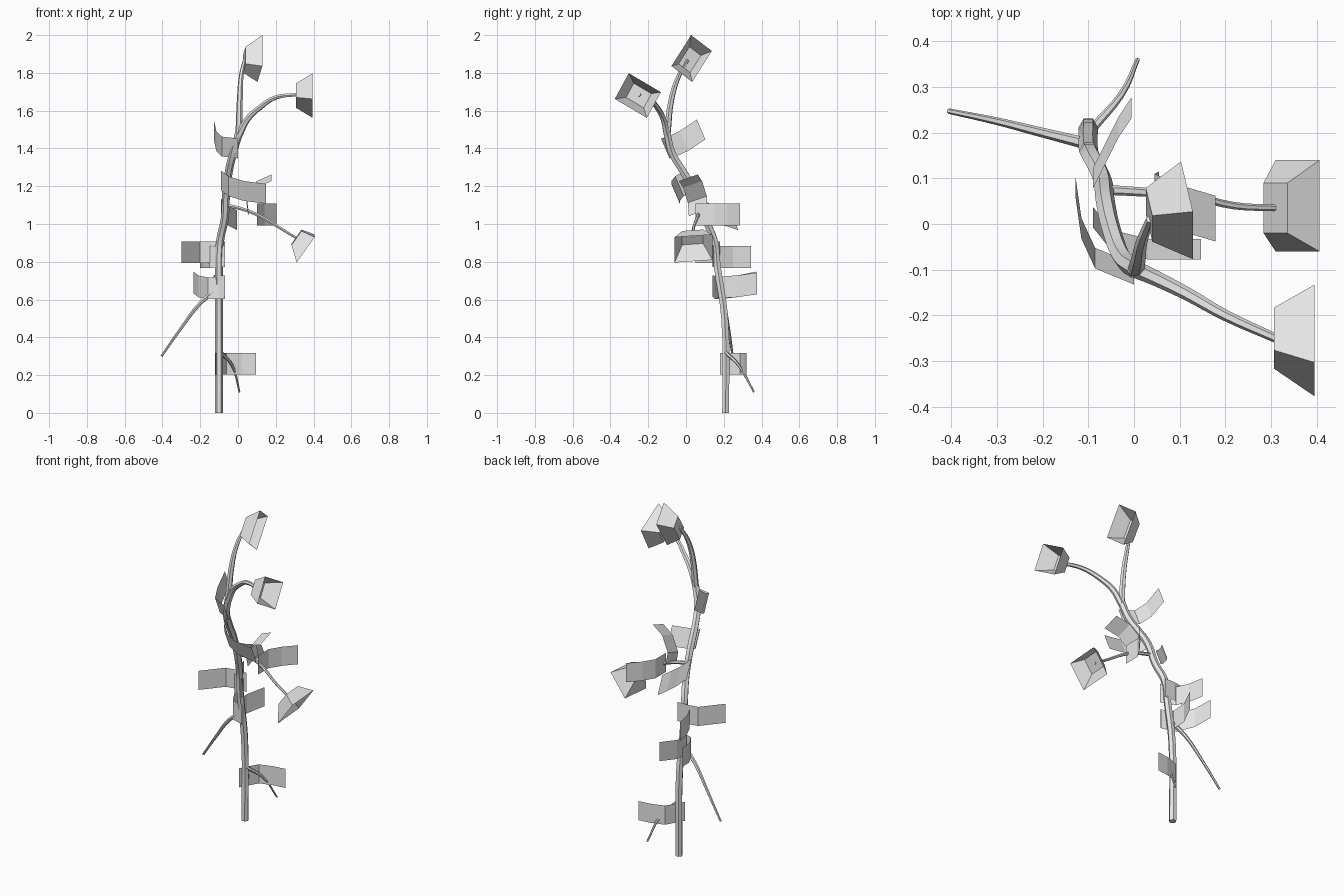
import bpy
import bmesh
from mathutils import Vector

default_cube = bpy.data.objects.get("Cube")
if default_cube:
    bpy.data.objects.remove(default_cube, do_unlink=True)

# One plain material for the whole plant
grey = bpy.data.materials.new("light grey")
grey.use_nodes = True
colour = (.8, .8, .8, 1)
grey.diffuse_color = colour
grey.node_tree.nodes["Principled BSDF"].inputs["Base Color"].default_value = colour


def add_object(name, mesh):
    """Link a mesh to the scene as a named object with the shared material."""
    plant_part = bpy.data.objects.new(name, mesh)
    mesh.materials.clear()
    mesh.materials.append(grey)
    bpy.context.scene.collection.objects.link(plant_part)
    return plant_part


def tube(name, start_radius, end_radius, *points):
    """Smooth tapered stalk that passes through the given points."""
    curve = bpy.data.curves.new(name + "_path", "CURVE")
    curve.dimensions = "3D"
    curve.bevel_depth = 1
    curve.bevel_resolution = 1
    curve.resolution_u = 4
    curve.use_fill_caps = True
    spline = curve.splines.new("BEZIER")
    spline.bezier_points.add(len(points) - 1)
    for index, (knot, place) in enumerate(zip(spline.bezier_points, points)):
        amount = index / (len(points) - 1)
        knot.co = place
        knot.handle_left_type = knot.handle_right_type = "AUTO"
        knot.radius = start_radius + (end_radius - start_radius) * amount
    helper = bpy.data.objects.new(name + "_helper", curve)
    bpy.context.scene.collection.objects.link(helper)
    bpy.context.view_layer.update()
    evaluated = helper.evaluated_get(bpy.context.evaluated_depsgraph_get())
    mesh = bpy.data.meshes.new_from_object(evaluated)
    bpy.data.objects.remove(helper, do_unlink=True)
    stalk = add_object(name, mesh)
    bpy.ops.object.select_all(action="DESELECT")
    stalk.select_set(True)
    bpy.context.view_layer.objects.active = stalk
    bpy.ops.object.shade_smooth_by_angle()


def leaf(name, across, *points):
    """Thin folded strip: a centre line widened along one direction."""
    bm = bmesh.new()
    half = Vector(across) / 2
    rows = [(bm.verts.new(Vector(p) - half), bm.verts.new(Vector(p) + half))
            for p in points]
    for (low, high), (next_low, next_high) in zip(rows, rows[1:]):
        bm.faces.new((low, next_low, next_high, high))
    mesh = bpy.data.meshes.new(name)
    bm.to_mesh(mesh)
    bm.free()
    add_object(name, mesh)


def flower(name, base, mouth, side_a, side_b):
    """Open four-sided cup that widens from its base to its mouth."""
    bm = bmesh.new()
    a, b = Vector(side_a), Vector(side_b)
    corners = (a - b, a + b, b - a, -a - b)
    bottom = [bm.verts.new(Vector(base) + corner * .55) for corner in corners]
    rim = [bm.verts.new(Vector(mouth) + corner) for corner in corners]
    bm.faces.new(bottom)
    for i in range(len(corners)):
        bm.faces.new((bottom[i - 1], bottom[i], rim[i], rim[i - 1]))
    bmesh.ops.recalc_face_normals(bm, faces=bm.faces[:])
    mesh = bpy.data.meshes.new(name)
    bm.to_mesh(mesh)
    bm.free()
    add_object(name, mesh)


# Main stem and the branches that carry flowers
tube("main_stem", .021, .021,
     (-.1, .21, 0), (-.1, .205, .5), (-.1, .165, .78), (-.095, .15, .91),
     (-.07, .1, 1.03), (-.062, .045, 1.18), (-.05, -.01, 1.27),
     (-.025, -.075, 1.38), (.005, -.1, 1.48))
tube("top_branch", .019, .009,
     (.005, -.1, 1.47), (.01, -.075, 1.67), (.018, -.035, 1.79), (.035, .01, 1.87))
tube("upper_branch", .019, .01,
     (.005, -.1, 1.47), (.05, -.12, 1.555), (.12, -.155, 1.62),
     (.2, -.2, 1.67), (.31, -.25, 1.685))
tube("middle_branch", .011, .007,
     (-.065, .075, 1.1), (.02, .07, 1.08), (.12, .062, 1.04),
     (.22, .04, .98), (.31, .035, .925))

# Bare twigs
tube("long_twig", .013, .006,
     (-.1, .175, .66), (-.2, .2, .58), (-.3, .225, .45), (-.405, .247, .3))
tube("short_twig", .01, .005,
     (-.09, .21, .32), (-.03, .28, .25), (.008, .36, .11))

# Leaves, each one as wide as its part of the stem is straight
UPRIGHT = (0, 0, .115)
LEANING = (0, -.045, .105)
SIDEWAYS = (0, .1, .035)

leaf("lowest_leaf", UPRIGHT,
     (-.12, .18, .26), (-.06, .285, .26), (.02, .31, .26), (.095, .32, .26))
leaf("low_right_leaf", UPRIGHT,
     (-.07, .15, .66), (-.16, .18, .66), (-.21, .27, .67), (-.235, .37, .69))
leaf("low_back_leaf", UPRIGHT,
     (-.07, .14, .67), (-.13, .18, .665), (-.13, .27, .67), (-.085, .375, .685))
leaf("side_leaf", UPRIGHT,
     (-.07, .18, .85), (-.14, .18, .85), (-.2, .17, .85), (-.3, .05, .85))
leaf("rear_leaf", UPRIGHT,
     (-.07, .14, .83), (-.15, .18, .825), (-.182, .25, .825), (-.2, .345, .825))
leaf("middle_back_leaf", LEANING,
     (-.09, .1, 1.08), (-.06, .16, 1.05), (-.035, .21, 1.035), (-.005, .255, 1.02))
leaf("middle_front_leaf", LEANING,
     (-.09, .015, 1.23), (-.05, -.035, 1.2), (.03, -.055, 1.175), (.147, -.055, 1.16))
leaf("branch_top_leaf", SIDEWAYS,
     (.055, .065, 1.06), (.045, .06, 1.13), (.1, .035, 1.21), (.178, .012, 1.245))
leaf("branch_back_leaf", UPRIGHT,
     (.1, .05, 1.05), (.1, .15, 1.05), (.14, .215, 1.05), (.203, .285, 1.05))
leaf("upper_leaf", LEANING,
     (0, -.11, 1.4), (-.085, -.075, 1.41), (-.115, -.01, 1.44), (-.128, .08, 1.5))

# Flowers
flower("top_flower", (.033, .02, 1.87), (.116, .03, 1.876),
       (0, .052, .082), (-.013, .055, -.042))
flower("upper_flower", (.307, -.25, 1.68), (.395, -.255, 1.68),
       (0, .037, .068), (0, .085, -.05))
flower("middle_flower", (.31, .035, .93), (.358, .04, .87),
       (.048, 0, .067), (0, .1, .007))
